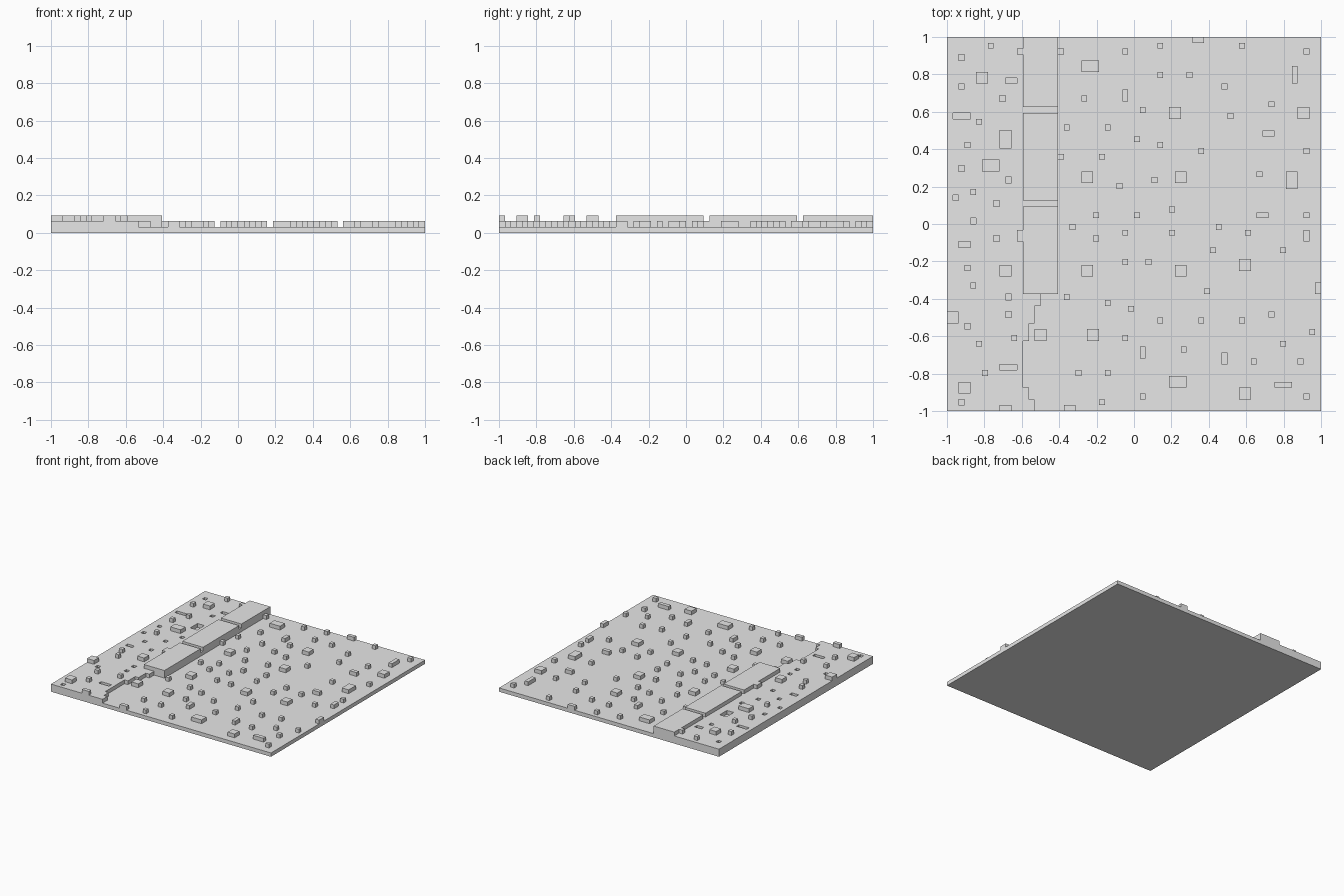
import bpy
import bmesh
from mathutils import Vector

# Remove the default object
default_cube = bpy.data.objects.get("Cube")
if default_cube:
    bpy.data.objects.remove(default_cube, do_unlink=True)

CELLS = 64
UNIT = 2 / CELLS

# Single plain material
grey = bpy.data.materials.new("light_grey")
grey.use_nodes = True
grey.diffuse_color = (0.8, 0.8, 0.8, 1)
grey.node_tree.nodes["Principled BSDF"].inputs["Base Color"].default_value = grey.diffuse_color


def to_world(column, row, level):
    """Turn grid columns, rows and levels into model coordinates."""
    return Vector((column * UNIT - 1, row * UNIT - 1, level * UNIT))


def finish(name, bm):
    """Store a bmesh as a named object with the grey material."""
    bmesh.ops.recalc_face_normals(bm, faces=bm.faces)
    mesh = bpy.data.meshes.new(name)
    bm.to_mesh(mesh)
    bm.free()
    mesh.materials.append(grey)
    obj = bpy.data.objects.new(name, mesh)
    bpy.context.collection.objects.link(obj)
    return obj


def add_box(bm, column, row, width, depth, bottom, top):
    """Add one box that covers width by depth cells between two levels."""
    low = to_world(column, row, bottom)
    high = to_world(column + width, row + depth, top)
    cube = bmesh.ops.create_cube(bm, size=1)
    for vert in cube["verts"]:
        vert.co = Vector(
            high[axis] if vert.co[axis] > 0 else low[axis] for axis in range(3)
        )


def boxes(name, groups, bottom, top):
    """Build one object from boxes grouped by their footprint."""
    bm = bmesh.new()
    for (width, depth), places in groups.items():
        for column, row in places:
            add_box(bm, column, row, width, depth, bottom, top)
    return finish(name, bm)


def extruded_outline(name, outline, bottom, top):
    """Extrude a closed outline on the grid between two levels."""
    bm = bmesh.new()
    face = bm.faces.new([bm.verts.new(to_world(c, r, bottom)) for c, r in outline])
    extruded = bmesh.ops.extrude_face_region(bm, geom=[face])
    moved = [g for g in extruded["geom"] if isinstance(g, bmesh.types.BMVert)]
    bmesh.ops.translate(bm, verts=moved, vec=Vector((0, 0, (top - bottom) * UNIT)))
    return finish(name, bm)


# Ground plate
boxes("base_plate", {(CELLS, CELLS): [(0, 0)]}, 0, 1)

# Raised terrace with a stepped edge: (column of the edge, row where it ends)
outline = [(0, 0)]
start = 0
for edge, end in [(15, 2), (14, 4), (13, 12), (14, 15), (15, 18), (16, 20), (19, CELLS)]:
    outline += [(edge, start), (edge, end)]
    start = end
outline.append((0, CELLS))
terrace = extruded_outline("terrace", outline, 1, 2)

# Pockets sunk into the terrace
pockets = {
    (1, 1): [(2, 1), (3, 14), (10, 16), (10, 19), (8, 29), (4, 32), (8, 35),
             (1, 36), (10, 39), (2, 41), (9, 53), (2, 60)],
    (2, 1): [(2, 28), (10, 56)],
    (3, 1): [(9, 7), (1, 50)],
    (2, 3): [(9, 45)],
}
cutter = boxes("pocket_cutter", pockets, 0.5, 2.5)
cutter.hide_render = True
cut = terrace.modifiers.new("pockets", "BOOLEAN")
cut.operation = "DIFFERENCE"
cut.solver = "EXACT"
cut.object = cutter
bpy.context.view_layer.objects.active = terrace
bpy.ops.object.modifier_apply(modifier=cut.name)
bpy.data.objects.remove(cutter, do_unlink=True)

# Wall in three lengths with narrow slots between them
for place, row, length in [("front", 20, 15), ("middle", 36, 15), ("back", 52, 12)]:
    boxes("wall_" + place, {(6, length): [(13, row)]}, 2, 3)

# Blocks standing on the terrace
boxes("terrace_blocks", {
    (1, 1): [(6, 6), (5, 11), (11, 12), (4, 21), (3, 24), (4, 37), (3, 45),
             (5, 49), (2, 55), (12, 61), (7, 62)],
    (1, 2): [(12, 29)],
    (2, 1): [(9, 0)],
    (2, 2): [(2, 3), (0, 15), (9, 23), (5, 56)],
    (3, 2): [(6, 41)],
}, 2, 3)

# Small cubes on the plate, front half then back half
boxes("front_cubes", {(1, 1): [
    (26, 1), (33, 2), (61, 2), (22, 6), (27, 6), (52, 8), (60, 8), (40, 10),
    (57, 11), (30, 12), (62, 13), (36, 15), (43, 15), (50, 15), (55, 16),
    (31, 17), (27, 18), (20, 19), (44, 20), (30, 25), (34, 25), (45, 27),
    (57, 27), (25, 29), (30, 30), (38, 30), (51, 30), (21, 31), (46, 31),
]}, 1, 2)
boxes("back_cubes", {(1, 1): [
    (25, 33), (32, 33), (61, 33), (38, 34), (29, 38), (35, 39), (53, 40),
    (19, 43), (26, 43), (43, 44), (61, 44), (36, 45), (32, 46), (20, 48),
    (27, 48), (48, 50), (33, 51), (55, 52), (23, 53), (47, 55), (36, 57),
    (41, 57), (19, 61), (30, 61), (61, 61), (36, 62), (50, 62),
]}, 1, 2)

# Larger blocks on the plate
boxes("square_blocks", {(2, 2): [
    (50, 2), (15, 12), (24, 12), (23, 23), (39, 23), (50, 24),
    (23, 39), (39, 39), (38, 50), (60, 50),
]}, 1, 2)
boxes("long_blocks", {
    (2, 1): [(20, 0), (53, 33), (54, 47), (42, 63)],
    (3, 1): [(56, 4)],
    (3, 2): [(38, 4), (23, 58)],
    (1, 2): [(47, 8), (33, 9), (63, 20), (61, 29), (30, 53)],
    (1, 3): [(59, 56)],
    (2, 3): [(58, 38)],
}, 1, 2)
